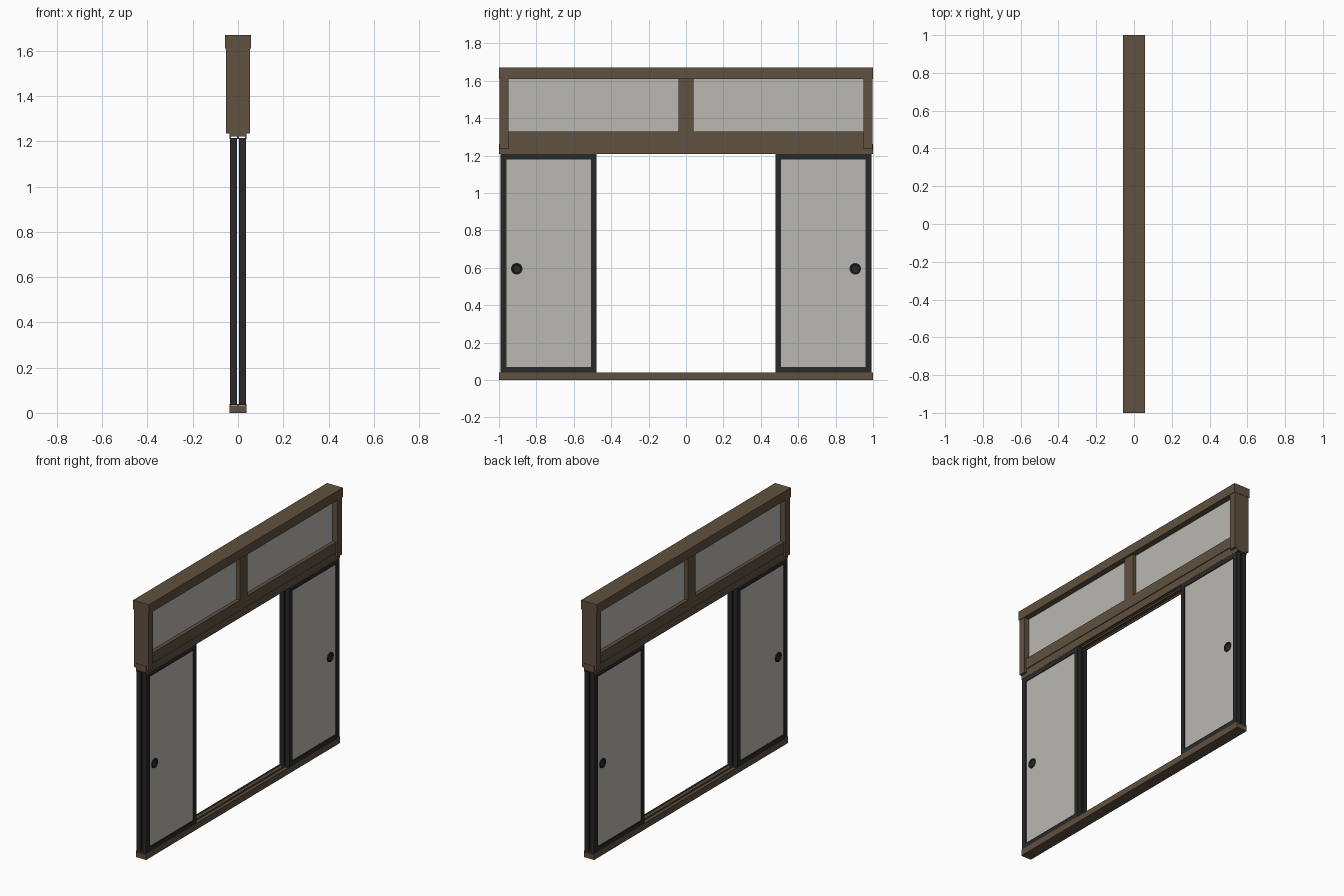
import bpy, bmesh, math
from mathutils import Matrix

if "Cube" in bpy.data.objects:
    bpy.data.objects.remove(bpy.data.objects["Cube"])


def material(name, rgb):
    m = bpy.data.materials.new(name)
    m.diffuse_color = (*rgb, 1)
    m.use_nodes = True
    m.node_tree.nodes["Principled BSDF"].inputs["Base Color"].default_value = m.diffuse_color
    return m


WOOD = material("brown wood", (0.115, 0.082, 0.050))
LACQUER = material("black lacquer", (0.022, 0.022, 0.023))
PAPER = material("pale paper", (0.49, 0.48, 0.445))


def finish(name, bm, mat):
    me = bpy.data.meshes.new(name)
    bmesh.ops.recalc_face_normals(bm, faces=bm.faces)
    bm.to_mesh(me)
    bm.free()
    me.materials.append(mat)
    ob = bpy.data.objects.new(name, me)
    bpy.context.collection.objects.link(ob)
    return ob


def add_box(bm, x, y, z):
    m = Matrix.Translation(((x[0] + x[1]) / 2, (y[0] + y[1]) / 2, (z[0] + z[1]) / 2))
    s = Matrix.Diagonal((x[1] - x[0], y[1] - y[0], z[1] - z[0], 1))
    bmesh.ops.create_cube(bm, size=1, matrix=m @ s)


def box(name, x, y, z, mat):
    bm = bmesh.new()
    add_box(bm, x, y, z)
    return finish(name, bm, mat)


def extrude_y(name, pts, y0, y1, mat):
    """Extrude an (x, z) profile along y."""
    bm = bmesh.new()
    f = bm.faces.new([bm.verts.new((x, y0, z)) for x, z in pts])
    r = bmesh.ops.extrude_face_region(bm, geom=[f])
    vs = [v for v in r["geom"] if isinstance(v, bmesh.types.BMVert)]
    bmesh.ops.translate(bm, verts=vs, vec=(0, y1 - y0, 0))
    return finish(name, bm, mat)


def track(name, w, z_back, z_lip, z_groove, mat):
    """Rail with two sliding grooves between three ribs."""
    right = [(w, z_lip), (w - 0.006, z_lip), (w - 0.006, z_groove),
             (0.004, z_groove), (0.004, z_lip)]
    pts = [(w, z_back)] + right + [(-x, z) for x, z in reversed(right)] + [(-w, z_back)]
    return extrude_y(name, pts, -1, 1, mat)


def handle(name, x, y, z, side):
    """Round finger pull with a raised rim and a sunken dish."""
    bm = bmesh.new()
    n = 24
    profile = [(0.031, -0.002), (0.031, 0.005), (0.024, 0.005), (0.021, 0.001)]
    rings = []
    for r, h in profile:
        rings.append([bm.verts.new((x + side * h, y + r * math.cos(2 * math.pi * i / n),
                                    z + r * math.sin(2 * math.pi * i / n))) for i in range(n)])
    for a, b in zip(rings, rings[1:]):
        for i in range(n):
            j = (i + 1) % n
            bm.faces.new((a[i], a[j], b[j], b[i]))
    bm.faces.new(rings[0])
    bm.faces.new(rings[-1])
    return finish(name, bm, LACQUER)


# Floor sill and grooved head rail
track("floor_sill", 0.037, 0, 0.04, 0.032, WOOD)
track("head_rail", 0.037, 1.262, 1.21, 1.22, WOOD)

# Transom frame: top beam, lower rail, end posts, centre post
box("top_beam", (-0.057, 0.057), (-1, 1), (1.61, 1.67), WOOD)
box("transom_rail", (-0.042, 0.042), (-0.96, 0.96), (1.26, 1.33), WOOD)
box("centre_post", (-0.042, 0.042), (-0.04, 0.04), (1.33, 1.61), WOOD)
for s, tag in ((-1, "left"), (1, "right")):
    box("end_post_" + tag, (-0.053, 0.053), sorted((s * 0.95, s * 0.998)), (1.235, 1.612), WOOD)
    box("transom_panel_" + tag, (-0.018, 0.018), sorted((s * 0.035, s * 0.955)), (1.325, 1.615), PAPER)

# Four sliding doors, opened so two are stacked at each side
Z0, Z1 = 0.034, 1.215
for s, tag in ((-1, "left"), (1, "right")):
    for d, layer in ((-1, "back"), (1, "front")):
        name = tag + "_" + layer
        xs = sorted((d * 0.004, d * 0.036))
        bm = bmesh.new()
        for a, b in ((0.478, 0.508), (0.960, 0.993)):
            add_box(bm, xs, sorted((s * a, s * b)), (Z0, Z1))
        for a, b in ((Z0, 0.07), (1.18, Z1)):
            add_box(bm, xs, sorted((s * 0.508, s * 0.960)), (a, b))
        finish("door_frame_" + name, bm, LACQUER)
        box("door_panel_" + name, sorted((d * 0.009, d * 0.031)),
            sorted((s * 0.503, s * 0.965)), (0.065, 1.185), PAPER)
        handle("finger_pull_" + name, d * 0.031, s * 0.905, 0.595, d)
